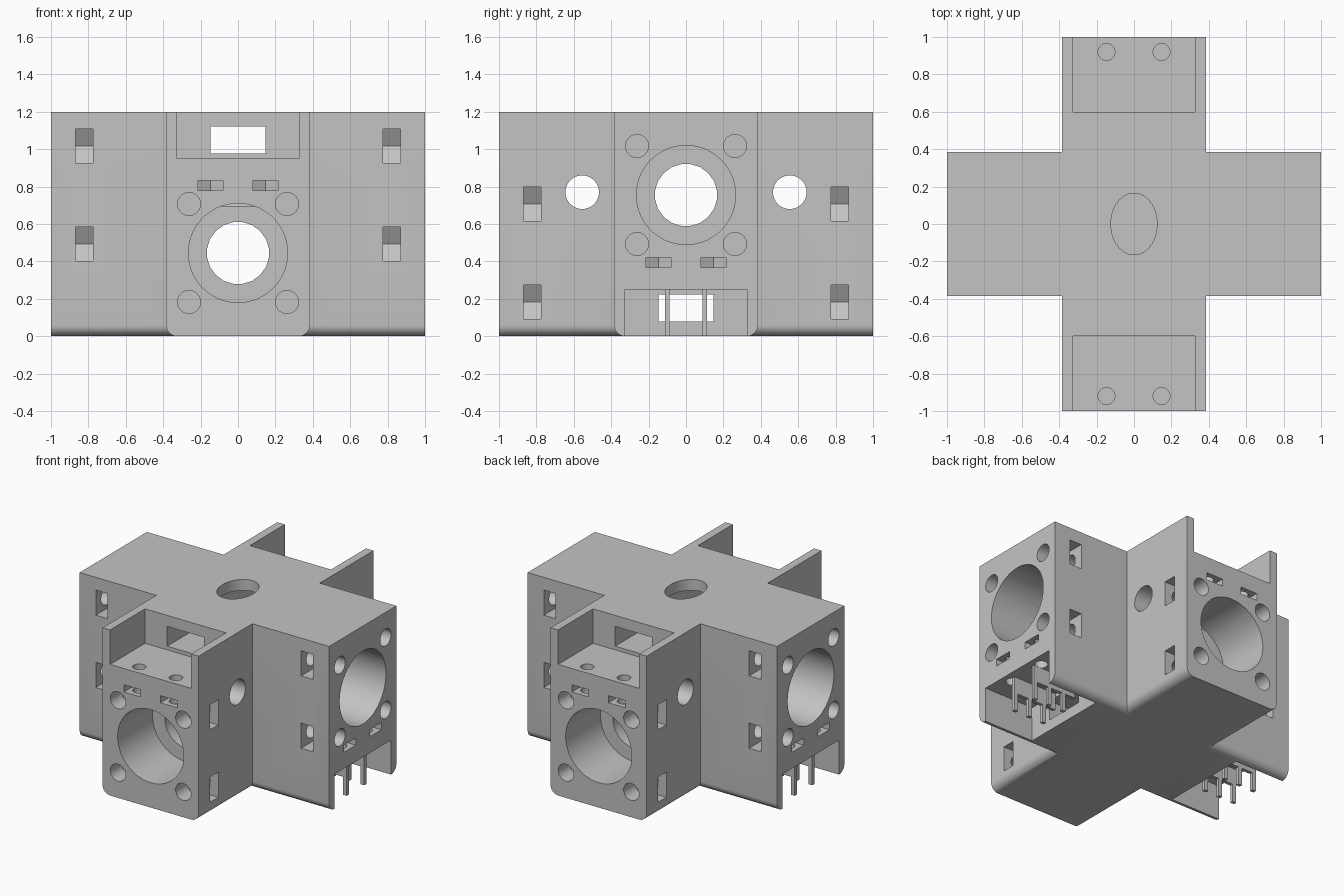
import bpy, bmesh
from math import sin, cos, pi, sqrt, radians

H = 1.2        # overall height
W = 0.385      # half width of each arm

if "Cube" in bpy.data.objects:
    bpy.data.objects.remove(bpy.data.objects["Cube"])

grey = bpy.data.materials.new("grey_plastic")
grey.use_nodes = True
colour = (0.55, 0.55, 0.55, 1)
grey.diffuse_color = colour
grey.node_tree.nodes["Principled BSDF"].inputs["Base Color"].default_value = colour


# Arm frames: across, outward distance and height become world positions
def y_arm(side):
    return lambda u, d, w: (u, side * d, w)


def x_arm(side):
    return lambda u, d, w: (side * d, u, H - w)


def prism(name, profile, axis, start, end, frame):
    """Extrude a 2D profile along one axis of an arm frame."""
    bm = bmesh.new()
    rings = []
    for level in (start, end):
        ring = []
        for p in profile:
            c = list(p)
            c.insert(axis, level)
            ring.append(bm.verts.new(frame(*c)))
        bm.faces.new(ring)
        rings.append(ring)
    n = len(profile)
    for i in range(n):
        j = (i + 1) % n
        bm.faces.new((rings[0][i], rings[0][j], rings[1][j], rings[1][i]))
    bmesh.ops.recalc_face_normals(bm, faces=bm.faces)
    mesh = bpy.data.meshes.new(name)
    bm.to_mesh(mesh)
    bm.free()
    mesh.materials.append(grey)
    obj = bpy.data.objects.new(name, mesh)
    bpy.context.collection.objects.link(obj)
    return obj


def circle(cx, cy, rx, ry=None, sides=24):
    ry = ry or rx
    return [(cx + rx * cos(2 * pi * (i + 0.5) / sides),
             cy + ry * sin(2 * pi * (i + 0.5) / sides)) for i in range(sides)]


def rect(a0, a1, b0, b1):
    return [(a0, b0), (a1, b0), (a1, b1), (a0, b1)]


def combine(body, other, operation):
    mod = body.modifiers.new("combine", 'BOOLEAN')
    mod.operation = operation
    mod.solver = 'EXACT'
    mod.object = other
    bpy.context.view_layer.objects.active = body
    bpy.ops.object.modifier_apply(modifier=mod.name)
    bpy.data.objects.remove(other)


# Crossed arms with rounded lower edges
R = 0.06
profile = [(W, H), (-W, H)]
for centre, first in ((-W + R, pi), (W - R, 1.5 * pi)):
    for i in range(9):
        a = first + i * pi / 16
        profile.append((centre + R * cos(a), R + R * sin(a)))
body = prism("cross_body", profile, 1, -1, 1, y_arm(1))
combine(body, prism("cross_arm", profile, 1, -1, 1, lambda u, d, w: (d, u, w)), 'UNION')


def cut(*args):
    combine(body, prism("cutter", *args), 'DIFFERENCE')


AXIS_Z = 0.445   # bore height in the arm frame
SCREW = 0.262    # screw offset from the bore centre

for frame in (y_arm(-1), y_arm(1), x_arm(-1), x_arm(1)):
    # Open pocket at the arm end
    cut(rect(-0.325, 0.325, 0.95, 1.3), 1, 0.6, 1.1, frame)
    # Large bearing bore
    cut(circle(0, AXIS_Z, 0.265, sides=64), 1, 0.6, 1.1, frame)
    for s in (-1, 1):
        # Corner screw holes with side nut slots
        for t in (-1, 1):
            z = AXIS_Z + t * SCREW
            cut(circle(s * SCREW, z, 0.062, sides=20), 1, 0.65, 1.1, frame)
            h = 0.091
            e = h / sqrt(3)
            slot = [(s * 0.5, z + h), (s * (SCREW - e), z + h), (s * (SCREW - 2 * e), z),
                    (s * (SCREW - e), z - h), (s * 0.5, z - h)]
            cut(slot, 1, 0.775, 0.87, frame)
        # Pocket floor holes with nut slots opening on the end face
        cut(circle(s * 0.147, 0.92, 0.045), 2, 0.74, 1.0, frame)
        h = 0.067
        e = h / sqrt(3)
        u = s * 0.147
        slot = [(u + h, 1.1), (u + h, 0.92 - e), (u, 0.92 - 2 * e),
                (u - h, 0.92 - e), (u - h, 1.1)]
        cut(slot, 2, 0.78, 0.832, frame)

# Through channels and shafts along both arm directions
for frame in (y_arm(1), x_arm(1)):
    cut(rect(-0.147, 0.147, 0.977, 1.12), 1, -0.7, 0.7, frame)
    cut(circle(0, AXIS_Z, 0.167, sides=20), 1, -0.7, 0.7, frame)

# Cross holes through the front and back arms
for s in (-1, 1):
    cut(circle(s * 0.555, 0.77, 0.09, None, 32), 0, -0.5, 0.5, y_arm(1))

# Oval opening in the top
cut(circle(0, 0, 0.124, 0.165, 32), 2, 1.05, 1.3, y_arm(1))

# Comb-shaped fins under the side arms
comb = [(0.6, 0.95), (0.6, 1.07)]
for d in (0.68, 0.8, 0.92):
    comb += [(d, 1.07), (d, H), (d + 0.03, H), (d + 0.03, 1.07)]
comb.append((0.95, 0.95))
for side, label in ((1, "left"), (-1, "right")):
    for u in (-0.1, 0.1):
        prism(label + "_support_fin", comb, 0, u - 0.012, u + 0.012, x_arm(side))

# Smooth the curved walls and keep edges sharp
bpy.ops.object.select_all(action='DESELECT')
body.select_set(True)
bpy.context.view_layer.objects.active = body
bpy.ops.object.shade_smooth_by_angle(angle=radians(30))
